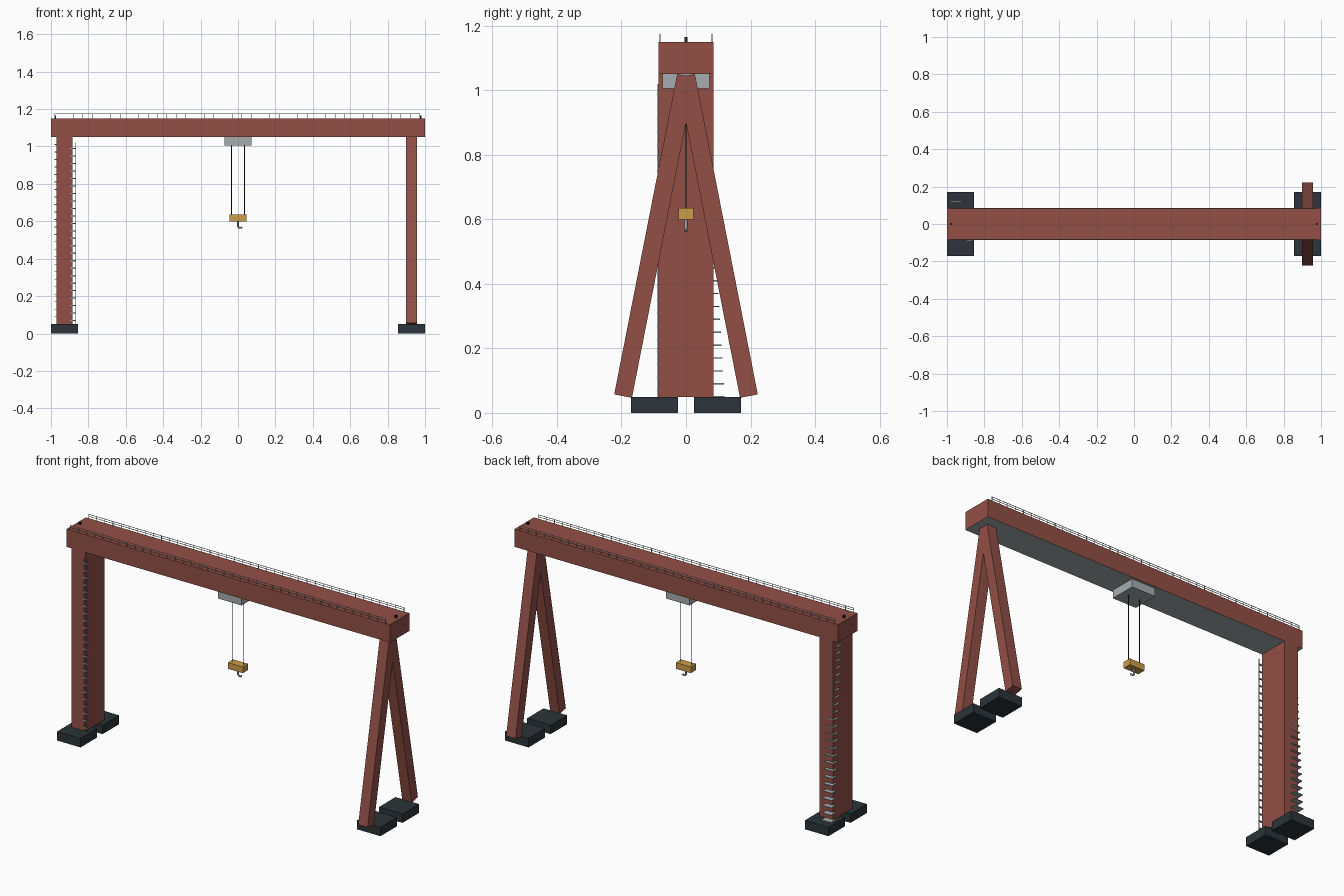
import bpy, math
from mathutils import Vector

if "Cube" in bpy.data.objects:
    bpy.data.objects.remove(bpy.data.objects["Cube"])


def material(name, rgb):
    m = bpy.data.materials.new(name)
    m.use_nodes = True
    m.diffuse_color = (*rgb, 1)
    m.node_tree.nodes["Principled BSDF"].inputs["Base Color"].default_value = (*rgb, 1)
    return m


RED = material("oxide_red", (0.29, 0.08, 0.063))
GREY = material("light_grey", (0.38, 0.42, 0.435))
DARK = material("dark_slate", (0.025, 0.034, 0.041))
YELLOW = material("hook_yellow", (0.6, 0.34, 0.07))
BLACK = material("cable_black", (0.02, 0.02, 0.022))


def box(name, lo, hi, mat, tilt=0):
    """Box between two corners, optionally tilted about x."""
    lo, hi = Vector(lo), Vector(hi)
    bpy.ops.mesh.primitive_cube_add(size=1, location=(lo + hi) / 2)
    ob = bpy.context.object
    ob.name = name
    for v in ob.data.vertices:
        v.co *= hi - lo
    ob.rotation_euler.x = tilt
    ob.data.materials.append(mat)
    return ob


def rod(name, points, radius, mat):
    """Round bar along a path."""
    cu = bpy.data.curves.new(name, "CURVE")
    cu.dimensions = "3D"
    cu.bevel_depth, cu.bevel_resolution = radius, 1
    cu.use_fill_caps = True
    sp = cu.splines.new("POLY")
    sp.points.add(len(points) - 1)
    for p, co in zip(sp.points, points):
        p.co = (*co, 1)
    cu.materials.append(mat)
    ob = bpy.data.objects.new(name, cu)
    bpy.context.collection.objects.link(ob)
    return ob


def repeat(ob, count, step):
    """Array of evenly spaced copies."""
    a = ob.modifiers.new("repeat", "ARRAY")
    a.count = count
    a.use_relative_offset = False
    a.use_constant_offset = True
    a.constant_offset_displace = step


# Main beam, with a grey underside
beam = box("main_beam", (-1, -0.085, 1.05), (1, 0.085, 1.15), RED)
beam.data.materials.append(GREY)
for f in beam.data.polygons:
    f.material_index = 1 if f.normal.z < -0.5 else 0

# Rigid column
box("column", (-0.97, -0.085, 0.05), (-0.885, 0.085, 1.05), RED)

# Hinged A-frame: two leaning legs that cross at the top
top, foot = Vector((0.928, 0, 1.045)), Vector((0.928, 0.195, 0.052))
for side, word in ((-1, "front"), (1, "back")):
    low = Vector((foot.x, side * foot.y, foot.z))
    mid, length = (top + low) / 2, (top - low).length
    half = Vector((0.029, 0.028, length / 2))
    lean = side * math.atan2(foot.y, top.z - foot.z)
    box(f"{word}_leg", mid - half, mid + half, RED, lean)

    # Base blocks below both supports
    ys = sorted((side * 0.025, side * 0.17))
    for x, end in ((-1, "column"), (0.855, "leg")):
        box(f"{word}_{end}_base", (x, ys[0], 0), (x + 0.145, ys[1], 0.05), DARK)

    # Guard rails along the beam top
    y = side * 0.081
    post = box(f"{word}_rail_posts", (-0.981, y - 0.0012, 1.15), (-0.979, y + 0.0012, 1.175), GREY)
    repeat(post, 40, (0.05, 0, 0))
    for z, level in ((1.163, "mid"), (1.174, "top")):
        box(f"{word}_{level}_rail", (-0.98, y - 0.0012, z - 0.001), (0.972, y + 0.0012, z + 0.001), GREY)

# Warning lamps at the beam ends
for x, word in ((-0.977, "right"), (0.977, "left")):
    box(f"{word}_lamp", (x - 0.005, -0.005, 1.15), (x + 0.005, 0.005, 1.165), BLACK)

# Upright ladder at the inner front corner of the column
rungs = box("ladder_rungs", (-0.895, -0.09, 0.066), (-0.866, -0.083, 0.072), GREY)
repeat(rungs, 24, (0, 0, 0.04))
for x, word in ((-0.89, "outer"), (-0.868, "inner")):
    box(f"{word}_ladder_stile", (x - 0.001, -0.089, 0.05), (x + 0.001, -0.086, 1.02), GREY)

# Leaning steps on the back of the column
steps = box("leaning_steps", (-0.98, 0.08, 0.048), (-0.925, 0.12, 0.052), GREY)
repeat(steps, 25, (0, -0.0024, 0.04))

# Trolley, hoist cables and hook block
box("trolley", (-0.073, -0.073, 1.005), (0.073, 0.073, 1.05), GREY)
for x, word in ((-0.035, "right"), (0.035, "left")):
    rod(f"{word}_cable", [(x, 0, 0.63), (x, 0, 1.01)], 0.002, BLACK)
box("hook_block", (-0.046, -0.023, 0.6), (0.046, 0.023, 0.635), YELLOW)
rod("hook", [(0, 0, 0.605), (0, 0, 0.572), (0.005, 0, 0.566), (0.017, 0, 0.565), (0.022, 0, 0.57)], 0.005, GREY)
